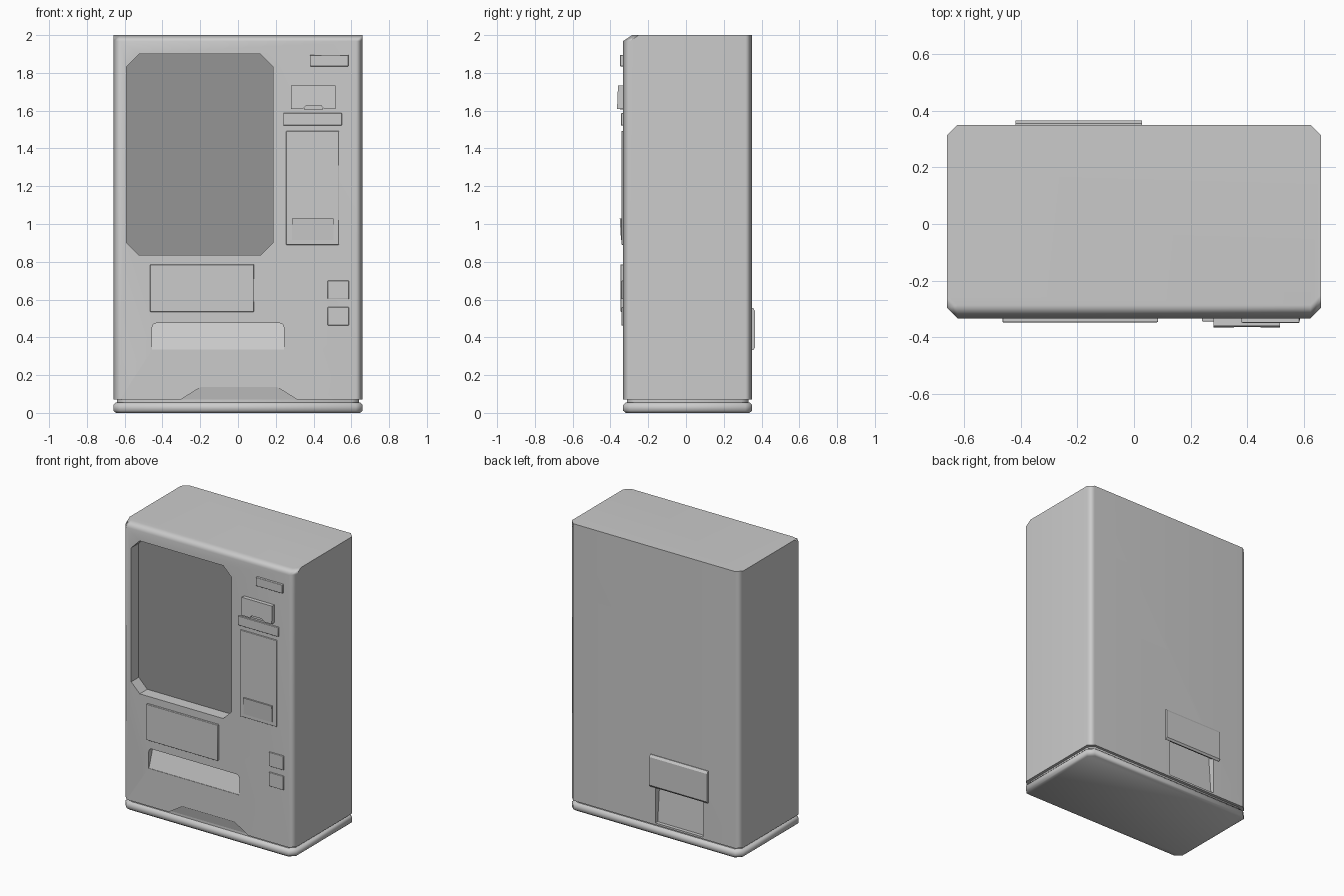
import bpy, bmesh
from mathutils import Vector

if "Cube" in bpy.data.objects:
    bpy.data.objects.remove(bpy.data.objects["Cube"])

FRONT, BACK, HALF = -0.333, 0.35, 0.66


def finish(bm, name, smooth=True):
    bmesh.ops.recalc_face_normals(bm, faces=bm.faces)
    me = bpy.data.meshes.new(name)
    bm.to_mesh(me)
    bm.free()
    ob = bpy.data.objects.new(name, me)
    bpy.context.collection.objects.link(ob)
    bpy.ops.object.select_all(action='DESELECT')
    ob.select_set(True)
    bpy.context.view_layer.objects.active = ob
    if smooth:
        bpy.ops.object.shade_smooth_by_angle(angle=0.9)
    return ob


def loft(name, rings, smooth=True):
    """Skin a stack of equal-length closed rings and cap both ends."""
    bm = bmesh.new()
    loops = [[bm.verts.new(p) for p in r] for r in rings]
    n = len(rings[0])
    for a, b in zip(loops, loops[1:]):
        for i in range(n):
            j = (i + 1) % n
            bm.faces.new((a[i], a[j], b[j], b[i]))
    bm.faces.new(loops[0])
    bm.faces.new(loops[-1])
    return finish(bm, name, smooth)


def octagon(x0, x1, y0, y1, c):
    return [(x0 + c, y0), (x1 - c, y0), (x1, y0 + c), (x1, y1 - c),
            (x1 - c, y1), (x0 + c, y1), (x0, y1 - c), (x0, y0 + c)]


def plan_ring(z, inset=0.0, push=0.0):
    """Cabinet footprint at height z; push slides its front edge backwards."""
    o = octagon(-HALF + inset, HALF - inset, FRONT + inset, BACK - inset, 0.036)
    return [(x, y + (push if y < 0 else 0), z) for x, y in o]


def wall_prism(name, outline, y0, y1_of_z, smooth=False):
    """Extrude an x-z outline from y0 to a depth that may vary with z."""
    return loft(name, [[(x, y0, z) for x, z in outline],
                       [(x, y1_of_z(z), z) for x, z in outline]], smooth)


def rect(x0, x1, z0, z1):
    return [(x0, z0), (x1, z0), (x1, z1), (x0, z1)]


def panel(name, x0, x1, z0, z1, y, bevel=0.004):
    ob = wall_prism(name, rect(x0, x1, z0, z1), FRONT + 0.02, lambda z: y)
    if bevel:
        m = ob.modifiers.new("bevel", 'BEVEL')
        m.width, m.segments = bevel, 2
        bpy.ops.object.shade_smooth_by_angle(angle=0.9)
    return ob


def cut(target, cutter):
    m = target.modifiers.new(cutter.name, 'BOOLEAN')
    m.operation, m.object, m.solver = 'DIFFERENCE', cutter, 'EXACT'
    cutter.hide_render = True
    cutter.hide_viewport = True
    cutter.display_type = 'WIRE'


def slope(za, ya, zb, yb):
    return lambda z: ya + (yb - ya) * (z - za) / (zb - za)


# Base plinth with softened edges, and the shadow gap above it
loft("base", [plan_ring(0, 0.014), plan_ring(0.012), plan_ring(0.042), plan_ring(0.056, 0.014)])
loft("base_gap", [plan_ring(0.05, 0.02), plan_ring(0.08, 0.02)])

# Cabinet with chamfered corners and sloped top front edge
cabinet = loft("cabinet", [plan_ring(0.072), plan_ring(1.968), plan_ring(2.0, 0, 0.047)])

# Display window recess
window = octagon(-0.59, 0.185, 0.835, 1.9, 0.066)
cut(cabinet, wall_prism("window_cutter", window, FRONT - 0.1, lambda z: FRONT + 0.085))

# Delivery scoop, deepest at its top edge
scoop = [(-0.455, 0.335), (0.243, 0.335), (0.243, 0.452), (0.237, 0.468), (0.222, 0.475),
         (-0.434, 0.475), (-0.449, 0.468), (-0.455, 0.452)]
cut(cabinet, wall_prism("scoop_cutter", scoop, FRONT - 0.1,
                        slope(0.335, FRONT + 0.003, 0.475, FRONT + 0.05)))

# Toe recess, deepest at the floor
toe = [(-0.32, 0.06), (0.33, 0.06), (0.205, 0.138), (-0.195, 0.138)]
cut(cabinet, wall_prism("toe_cutter", toe, FRONT - 0.1,
                        slope(0.06, FRONT + 0.022, 0.138, FRONT + 0.006)))

# Cable channel in the back
cut(cabinet, wall_prism("channel_cutter", rect(-0.375, -0.01, 0.085, 0.4), BACK + 0.1,
                        slope(0.085, BACK - 0.025, 0.4, BACK - 0.05)))
wn = cabinet.modifiers.new("weighted", 'WEIGHTED_NORMAL')
wn.keep_sharp = True

# Dark glass pane at the bottom of the window recess
glass = wall_prism("window_glass", window, FRONT + 0.09, lambda z: FRONT + 0.083)
dark = bpy.data.materials.new("dark_glass")
dark.diffuse_color = (0.3, 0.3, 0.3, 1)
dark.use_nodes = True
dark.node_tree.nodes["Principled BSDF"].inputs["Base Color"].default_value = dark.diffuse_color
glass.data.materials.append(dark)

# Flat fittings on the front: name, x range, z range, front y
for args in [("nameplate", 0.38, 0.585, 1.835, 1.895, -0.349),
             ("selection_bar", 0.24, 0.55, 1.522, 1.587, -0.344),
             ("control_panel", 0.255, 0.535, 0.89, 1.492, -0.341),
             ("flap_panel", -0.465, 0.085, 0.535, 0.785, -0.347),
             ("upper_button_plate", 0.475, 0.587, 0.602, 0.7, -0.341),
             ("lower_button_plate", 0.475, 0.587, 0.463, 0.56, -0.341)]:
    panel(*args, bevel=0.003)

# Note reader with a mouth notch in its lower edge
reader = [(0.28, 1.61), (0.345, 1.61), (0.36, 1.627), (0.44, 1.627), (0.455, 1.61),
          (0.515, 1.61), (0.515, 1.733), (0.28, 1.733)]
wall_prism("note_reader", reader, FRONT + 0.02, slope(1.61, -0.365, 1.733, -0.36))
panel("note_mouth", 0.35, 0.45, 1.606, 1.63, -0.35, 0)

# Coin return cup, its face leaning out towards the top
wall_prism("coin_return", rect(0.285, 0.505, 0.915, 1.03), FRONT + 0.02,
           slope(0.915, -0.344, 1.03, -0.351))

# Hood over the cable channel, side profile swept across x
hood = [(BACK - 0.02, 0.345), (BACK + 0.005, 0.332), (BACK + 0.015, 0.345),
        (BACK + 0.015, 0.54), (BACK + 0.005, 0.556), (BACK - 0.02, 0.556)]
loft("cable_hood", [[(x, y, z) for y, z in hood] for x in (-0.418, 0.028)], False)
